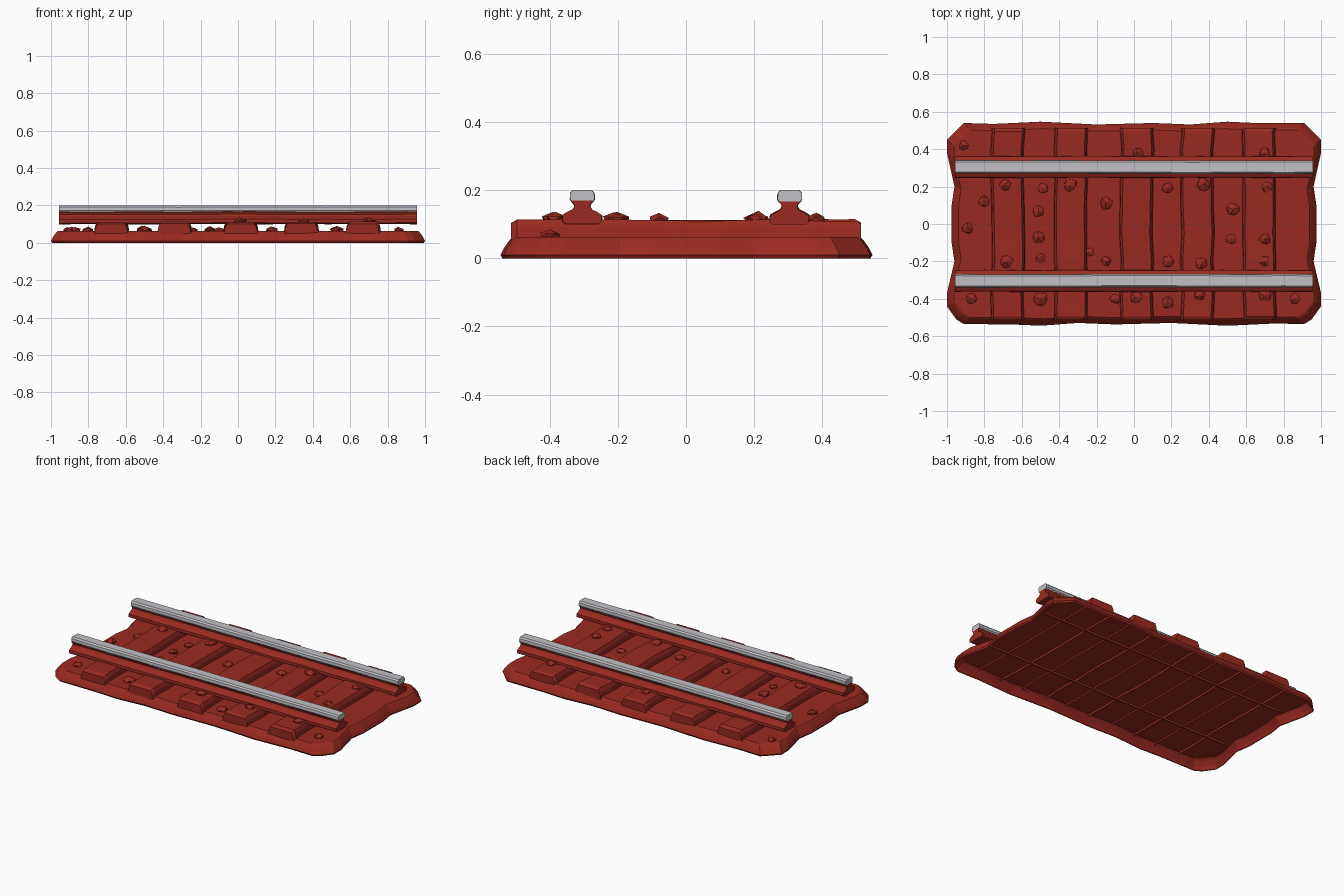
import bpy, bmesh, random
from mathutils import Vector, Matrix

random.seed(4)
default = bpy.data.objects.get("Cube")
if default:
    bpy.data.objects.remove(default)


def material(name, colour):
    mat = bpy.data.materials.new(name)
    mat.use_nodes = True
    mat.diffuse_color = colour
    mat.node_tree.nodes["Principled BSDF"].inputs["Base Color"].default_value = colour
    return mat


red = material("brick red", (0.32, 0.023, 0.014, 1))
steel = material("pale steel", (0.53, 0.53, 0.565, 1))


def finish(bm, name, mat):
    bmesh.ops.recalc_face_normals(bm, faces=bm.faces)
    mesh = bpy.data.meshes.new(name)
    bm.to_mesh(mesh)
    bm.free()
    mesh.materials.append(mat)
    obj = bpy.data.objects.new(name, mesh)
    bpy.context.collection.objects.link(obj)


def loft(rings, open_bottom=False, start_cap=True):
    """Skin a row of rings; an open bottom leaves out the strip that closes each ring."""
    bm = bmesh.new()
    loops = [[bm.verts.new(p) for p in ring] for ring in rings]
    for a, b in zip(loops, loops[1:]):
        for i in range(len(a) - (1 if open_bottom else 0)):
            j = (i + 1) % len(a)
            bm.faces.new((a[i], a[j], b[j], b[i]))
    if start_cap:
        bm.faces.new(loops[0])
    bm.faces.new(loops[-1])
    return bm


def wobble(amount):
    return random.uniform(-amount, amount)


def mirrored(half):
    return half + [(-w, z) for w, z in reversed(half)]


# Ballast bed: an open-bottomed shell with a wavy outline, cut corners and sloping sides
right_end = [(0.91, -0.535), (0.95, -0.51), (1, -0.44), (1, -0.37), (0.96, -0.2),
             (0.975, -0.1), (0.975, 0.1), (0.96, 0.2), (1, 0.38), (1, 0.45), (0.91, 0.54)]
back_edge = [(0.65, 0.54), (0.5, 0.547), (0.3, 0.532), (0.1, 0.54),
             (-0.2, 0.532), (-0.5, 0.547), (-0.75, 0.535)]
left_end = [(-x, y) for x, y in reversed(right_end)]
front_edge = [(-x, -y + 0.003) for x, y in back_edge]
outline = right_end + back_edge + left_end + front_edge
steps = [(0.006, 0), (0, 0.01), (0.01, 0.03), (0.028, 0.055), (0.037, 0.063)]
finish(loft([[(x * (1 - d), y * (1 - d / 0.545), z) for x, y in outline] for d, z in steps],
            start_cap=False), "ballast_bed", red)

# Sleepers: crooked planks with sloping edges, their feet just through the bed
sleeper_xs = [-0.675, -0.34, 0.015, 0.34, 0.67]
plank = mirrored([(0.09, 0.05), (0.084, 0.09), (0.074, 0.112)])
for number, cx in enumerate(sleeper_xs):
    rings = []
    for y in (-0.513, -0.495, -0.35, -0.2, -0.05, 0.1, 0.25, 0.4, 0.495, 0.513):
        shift, lift = wobble(0.006), wobble(0.003)
        drop = 0.01 if abs(y) > 0.5 else 0
        rings.append([(cx + shift + w, y, z + (lift - drop if z > 0.06 else 0))
                      for w, z in plank])
    finish(loft(rings, open_bottom=True), f"sleeper_{number}", red)

# Thin ribs along the hollow underside
bm = bmesh.new()
for y in (-0.25, 0.25):
    bmesh.ops.create_cube(bm, size=1, matrix=Matrix.Translation((0, y, 0.057))
                          @ Matrix.Diagonal((1.8, 0.008, 0.012, 1)))
finish(bm, "underside_ribs", red)

# Rails: flared foot and web in red, with a worn steel head
foot = mirrored([(0.048, 0.1), (0.058, 0.107), (0.057, 0.126), (0.045, 0.134), (0.028, 0.142),
                 (0.022, 0.152), (0.025, 0.16), (0.033, 0.168)])
head = mirrored([(0.031, 0.165), (0.036, 0.173), (0.035, 0.191), (0.027, 0.2)])
for side, cy in (("front", -0.304), ("back", 0.304)):
    for part, profile, mat, rough in (("rail", foot, red, 0.0015),
                                      ("rail_head", head, steel, 0.0012)):
        rings = []
        count = 13
        for i in range(count):
            x = -0.957 + 1.914 * i / (count - 1)
            shift, lift = wobble(rough), wobble(rough)
            rings.append([(x, cy + shift + w, z + (lift if z < 0.195 else 0))
                          for w, z in profile])
        finish(loft(rings), f"{side}_{part}", mat)

# Loose stones: squashed, flat-bottomed lumps on the bed and the sleepers
stones = [(-.91, .42), (-.69, .21), (-.49, .19), (-.34, .21), (.02, .38), (.18, .19),
          (.37, .21), (.71, .2), (.7, .38), (-.51, .07), (-.15, .11), (-.8, .12), (.53, .08),
          (-.51, -.07), (-.24, -.15), (-.15, -.2), (-.5, -.18), (-.68, -.2), (.18, -.2),
          (.36, -.21), (.52, -.08), (.7, -.08), (.7, -.2), (-.87, -.4), (-.5, -.4),
          (-.1, -.4), (.01, -.39), (.18, -.42), (.35, -.38), (.7, -.38), (.86, -.4), (-.89, -.02)]
bm = bmesh.new()
for x, y in stones:
    on_sleeper = any(abs(x - cx) < 0.08 for cx in sleeper_xs)
    base = 0.11 if on_sleeper else 0.064
    size = random.uniform(0.028, 0.04)
    made = bmesh.ops.create_icosphere(
        bm, subdivisions=1, radius=size,
        matrix=Matrix.Translation((x, y, base)) @ Matrix.Diagonal((1, 1, 0.7, 1))
        @ Matrix.Rotation(random.random() * 3, 4, "Z"))
    for v in made["verts"]:
        v.co += Vector((wobble(0.005), wobble(0.005), wobble(0.002)))
        v.co.z = max(v.co.z, base)
finish(bm, "stones", red)
